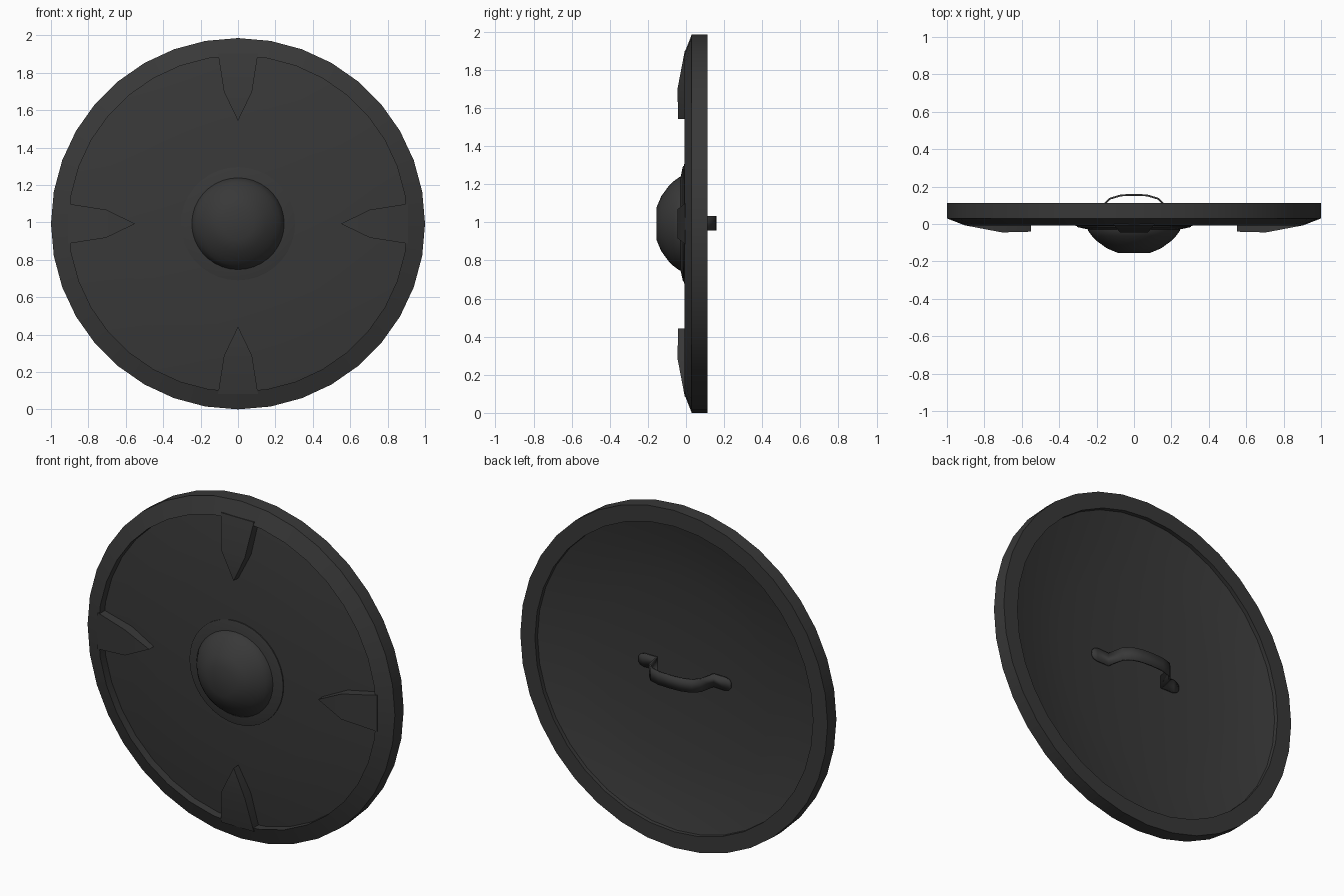
import bpy, bmesh, math

if "Cube" in bpy.data.objects:
    bpy.data.objects.remove(bpy.data.objects["Cube"])

CZ = 0.9925
ZS = 0.9925   # disc is very slightly squashed in height

mat = bpy.data.materials.new("dark_iron")
mat.diffuse_color = (0.04, 0.04, 0.04, 1)
mat.use_nodes = True
mat.node_tree.nodes["Principled BSDF"].inputs["Base Color"].default_value = mat.diffuse_color


def finish(name, bm, angle=25):
    bmesh.ops.remove_doubles(bm, verts=bm.verts, dist=1e-5)
    bmesh.ops.recalc_face_normals(bm, faces=bm.faces)
    me = bpy.data.meshes.new(name)
    bm.to_mesh(me)
    bm.free()
    ob = bpy.data.objects.new(name, me)
    bpy.context.collection.objects.link(ob)
    me.materials.append(mat)
    bpy.ops.object.select_all(action='DESELECT')
    ob.select_set(True)
    bpy.context.view_layer.objects.active = ob
    bpy.ops.object.shade_smooth_by_angle(angle=math.radians(angle))
    return ob


def lathe(name, profile, n, closed=False, angle=25):
    """Spin (radius, y) points around the shield's y axis."""
    bm = bmesh.new()
    rings = []
    for r, y in profile:
        rings.append([bm.verts.new((r * math.cos(2 * math.pi * i / n), y,
                                    CZ + ZS * r * math.sin(2 * math.pi * i / n)))
                      for i in range(n)] if r > 0 else [bm.verts.new((0, y, CZ))] * n)
    pairs = list(zip(rings, rings[1:]))
    if closed:
        pairs.append((rings[-1], rings[0]))
    for a, b in pairs:
        for i in range(n):
            j = (i + 1) % n
            quad = list(dict.fromkeys((a[i], a[j], b[j], b[i])))
            bm.faces.new(quad)
    return finish(name, bm, angle)


# Outer rim with bevelled front
lathe("rim", [(1, 0.03), (1, 0.112), (0.905, 0.112), (0.905, -0.007)], 36, closed=True)

# Domed panel, sunk behind the rim and hollow at the back
lathe("panel", [(0, -0.015), (0.3, -0.01), (0.55, 0.003), (0.75, 0.02), (0.907, 0.042),
                (0.907, 0.088), (0.75, 0.05), (0.55, 0.023), (0.3, 0.004), (0, -0.003)], 36)

# Central boss and its flange
lathe("boss_flange", [(0.2, -0.012), (0.305, -0.01), (0.305, -0.016), (0.25, -0.028),
                      (0.2, -0.03)], 36)
lathe("boss", [(0.247, -0.02), (0.247, -0.034), (0.225, -0.064), (0.2, -0.09), (0.145, -0.13),
               (0.085, -0.155), (0, -0.156)], 36, angle=40)

# Four pointed plates running inwards from the rim
outline = [(-0.107, 0.91, -0.006), (-0.075, 0.705, -0.045), (0, 0.55, -0.041),
           (0.075, 0.705, -0.045), (0.107, 0.91, -0.006)]
for k in range(4):
    c, s = round(math.cos(k * math.pi / 2)), round(math.sin(k * math.pi / 2))
    bm = bmesh.new()
    place = lambda w, r, y: bm.verts.new((w * c + r * s, y, CZ - w * s + r * c))
    top = [place(*p) for p in outline]
    base = [place(w, r, 0.045) if r > 0.9 else place(w, r, 0.015) for w, r, y in outline]
    bm.faces.new((top[0], top[1], top[3], top[4]))
    bm.faces.new((top[1], top[2], top[3]))
    bm.faces.new((base[0], base[1], base[3], base[4]))
    bm.faces.new((base[1], base[2], base[3]))
    for i in range(5):
        j = (i + 1) % 5
        bm.faces.new((top[i], top[j], base[j], base[i]))
    finish("point_plate", bm, angle=20)

# Strap handle on the back: (x, y, half height), mirrored in x
half = [(0.3, 0.01, 0.014), (0.288, 0.01, 0.03), (0.265, 0.01, 0.038), (0.185, 0.008, 0.038),
        (0.165, 0.1, 0.038), (0.13, 0.135, 0.038), (0.07, 0.153, 0.038)]
path = [(-x, y, h) for x, y, h in half] + [(0, 0.156, 0.038)] + half[::-1]
bm = bmesh.new()
cols = [[bm.verts.new((x, y, CZ + 0.003 + sz * h)) for sz in (-1, 1)] for x, y, h in path]
for a, b in zip(cols, cols[1:]):
    bm.faces.new((a[0], b[0], b[1], a[1]))
handle = finish("handle", bm, angle=0.5)
sol = handle.modifiers.new("thickness", 'SOLIDIFY')
sol.thickness = 0.01
sol.offset = 0
